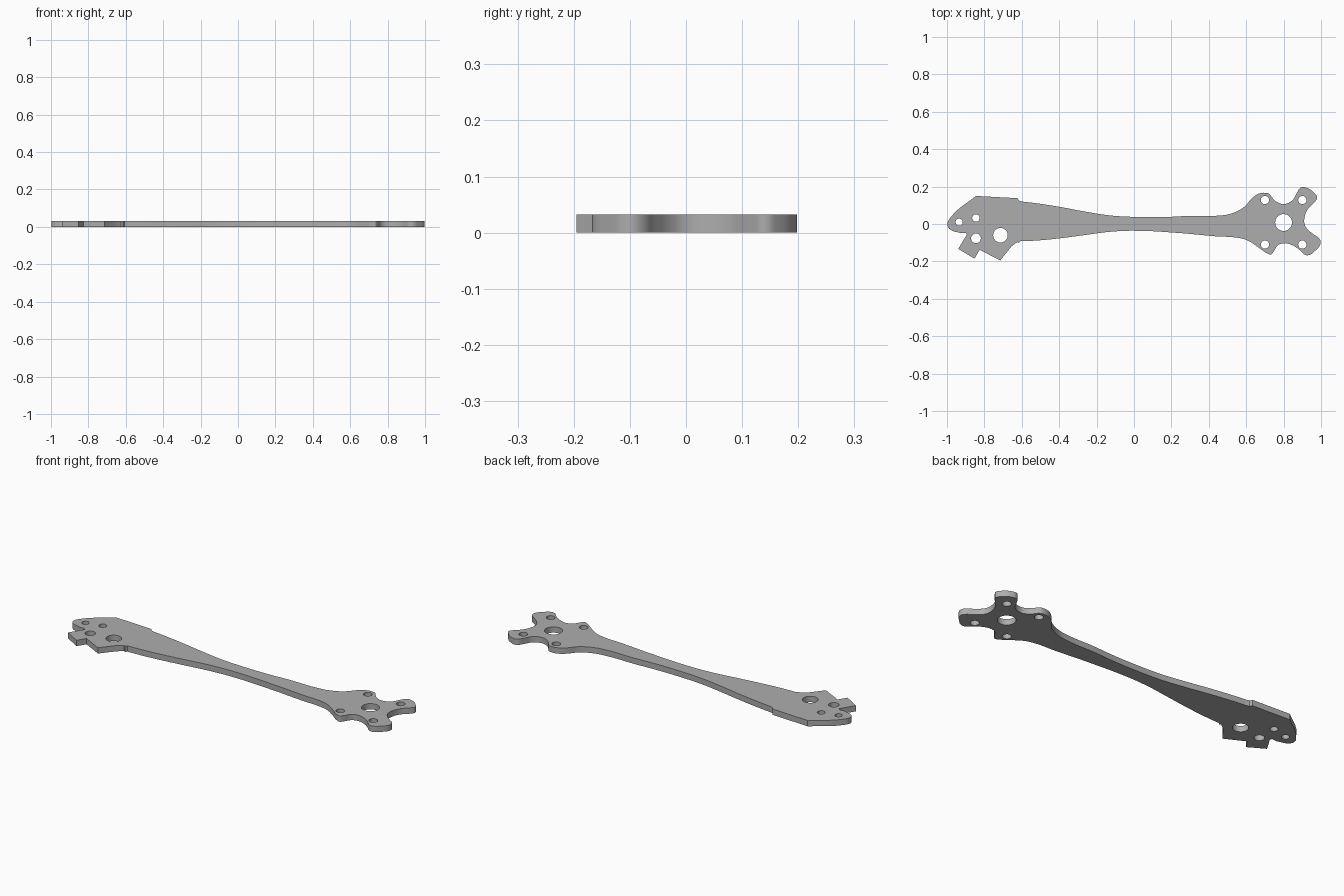
import bpy
import bmesh

THICKNESS = 0.032

cube = bpy.data.objects.get("Cube")
if cube:
    bpy.data.objects.remove(cube, do_unlink=True)

# One grey material for the whole plate
grey = bpy.data.materials.new("plain grey")
grey.use_nodes = True
color = (0.42, 0.42, 0.42, 1.0)
grey.diffuse_color = color
grey.node_tree.nodes["Principled BSDF"].inputs["Base Color"].default_value = color


def add_run(points, run, smooth):
    """Append a run of outline points, either flowing or sharp cornered."""
    points.extend((x, y, smooth) for x, y in run)


def add_spline(curve, points, resolution):
    """Closed bezier loop; smooth points get automatic handles, corners get straight ones."""
    spline = curve.splines.new("BEZIER")
    spline.bezier_points.add(len(points) - 1)
    for point, (x, y, smooth) in zip(spline.bezier_points, points):
        point.co = (x, y, 0)
        kind = "AUTO" if smooth else "VECTOR"
        point.handle_left_type = point.handle_right_type = kind
    spline.use_cyclic_u = True
    spline.resolution_u = resolution


def add_hole(curve, x, y, radius):
    ring = [(x + radius, y, True), (x, y + radius, True),
            (x - radius, y, True), (x, y - radius, True)]
    add_spline(curve, ring, 8)


# Outline runs, clockwise from the rounded tip on the right-hand end
tip = [(-.985, -.028), (-.998, -.005), (-.985, .03)]
upper_shoulder = [(-.845, .15), (-.622, .138), (-.615, .125), (-.6, .12)]
upper_edge = [(-.53, .112), (-.4, .092), (-.27, .068), (-.13, .046), (0, .038),
              (.16, .037), (.29, .043), (.44, .044), (.52, .056), (.59, .092)]
# Four-lobed motor mount on the left-hand end
upper_lobes = [(.63, .137), (.665, .161), (.7, .167), (.722, .161), (.742, .137),
               (.765, .117), (.8, .107), (.845, .125), (.87, .165),
               (.892, .195), (.922, .194), (.965, .165), (.979, .14),
               (.968, .12), (.93, .08), (.912, .035)]
lower_lobes = [(.912, 0), (.927, -.027), (.96, -.055), (.99, -.077), (.998, -.102),
               (.97, -.142), (.932, -.167), (.91, -.162), (.887, -.14),
               (.845, -.113), (.8, -.103), (.768, -.115), (.748, -.145),
               (.732, -.163), (.71, -.156), (.665, -.125)]
lower_edge = [(.605, -.087), (.55, -.073), (.44, -.066), (.24, -.048), (0, -.036),
              (-.12, -.041), (-.27, -.06), (-.4, -.077), (-.53, -.089)]
# Notched mounting foot with its slot
foot = [(-.608, -.092), (-.615, -.102), (-.625, -.097), (-.655, -.12),
        (-.715, -.195), (-.825, -.138), (-.853, -.185), (-.94, -.133), (-.893, -.055),
        (-.9, -.047), (-.93, -.048)]

outline = []
for run, smooth in ((tip, True), (upper_shoulder, False), (upper_edge, True),
                    (upper_lobes, True), (lower_lobes, True), (lower_edge, True),
                    (foot, False)):
    add_run(outline, run, smooth)

profile = bpy.data.curves.new("arm_plate_profile", "CURVE")
profile.dimensions = "2D"
profile.fill_mode = "BOTH"
profile.extrude = THICKNESS / 2
add_spline(profile, outline, 5)

# Motor mount holes
add_hole(profile, .8, .008, .045)
for x in (.7, .9):
    for y in (.128, -.11):
        add_hole(profile, x, y, .022)

# Foot holes
for x, y, radius in ((-.935, .01, .019), (-.845, .032, .02),
                     (-.845, -.077, .026), (-.714, -.06, .039)):
    add_hole(profile, x, y, radius)

# Turn the filled profile into one clean solid standing on the ground
helper = bpy.data.objects.new("profile_helper", profile)
bpy.context.scene.collection.objects.link(helper)
bpy.context.view_layer.update()
evaluated = helper.evaluated_get(bpy.context.evaluated_depsgraph_get())
mesh = bpy.data.meshes.new_from_object(evaluated)
bpy.data.objects.remove(helper, do_unlink=True)

bm = bmesh.new()
bm.from_mesh(mesh)
bmesh.ops.remove_doubles(bm, verts=bm.verts, dist=0.0002)
bmesh.ops.recalc_face_normals(bm, faces=bm.faces)
bmesh.ops.translate(bm, verts=bm.verts, vec=(0, 0, THICKNESS / 2))
bm.to_mesh(mesh)
bm.free()

plate = bpy.data.objects.new("arm_plate", mesh)
bpy.context.scene.collection.objects.link(plate)
mesh.materials.clear()
mesh.materials.append(grey)
bpy.ops.object.select_all(action="DESELECT")
plate.select_set(True)
bpy.context.view_layer.objects.active = plate
bpy.ops.object.shade_smooth_by_angle(angle=0.52)
